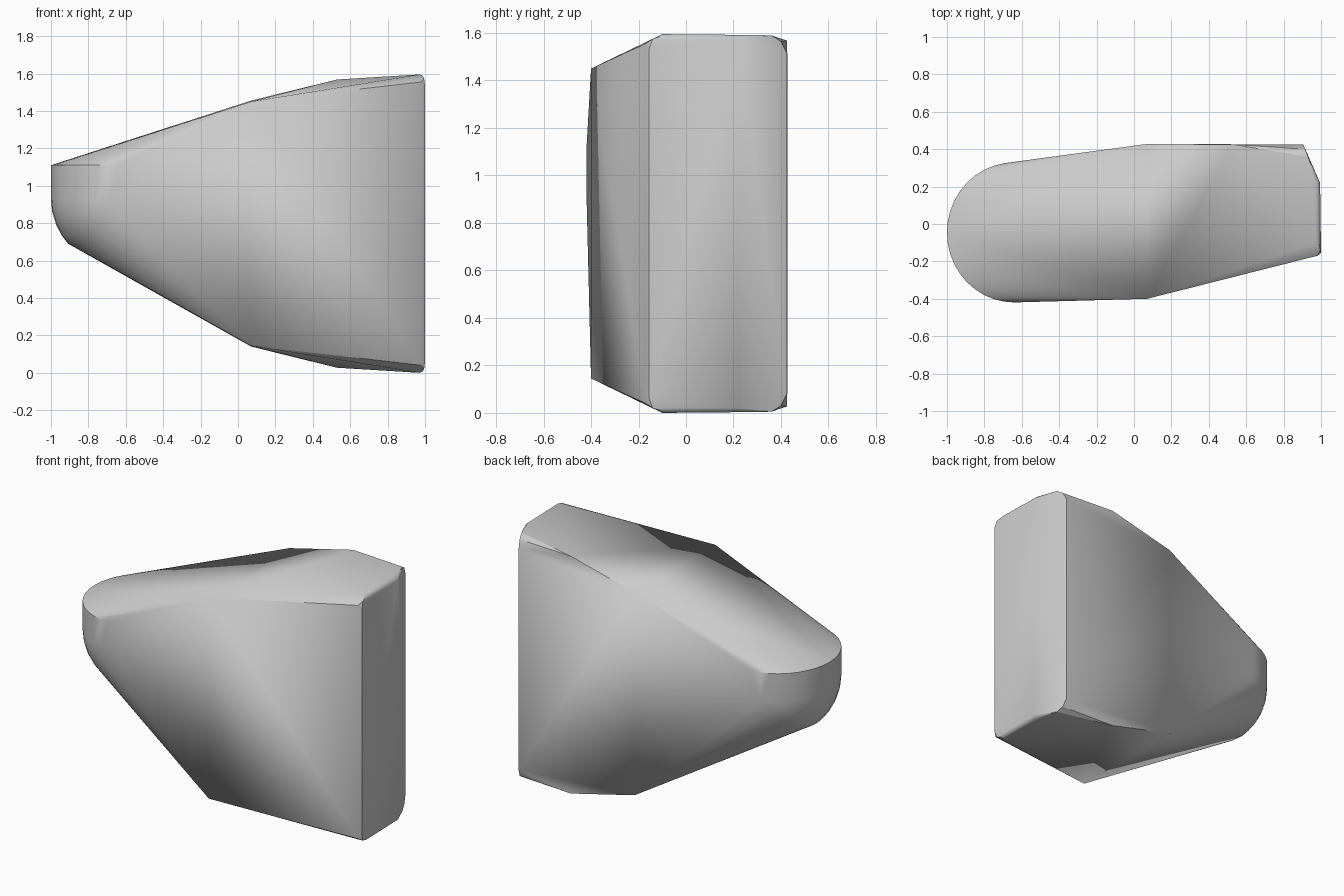
import bpy
import bmesh
from math import sin, cos, pi, sqrt, radians

cube = bpy.data.objects.get("Cube")
if cube:
    bpy.data.objects.remove(cube, do_unlink=True)

grey = bpy.data.materials.new("plain_grey")
colour = (0.6, 0.6, 0.6, 1)
grey.diffuse_color = colour
grey.use_nodes = True
grey.node_tree.nodes["Principled BSDF"].inputs["Base Color"].default_value = colour

HEIGHT = 1.595
points = []


def add_pair(x, y, z):
    """Add a point and its reflection about the middle height."""
    points.extend([(x, y, z), (x, y, HEIGHT - z)])


# Broad end: rounded rectangle with a slanted back corner
end_profile = [
    (0.98, -0.17, 0.04), (1.0, -0.155, 0.06), (0.995, -0.14, 0.02),
    (0.97, -0.10, 0.0), (0.985, -0.09, 0.005), (0.975, 0.22, 0.003),
    (0.995, 0.22, 0.02), (0.93, 0.36, 0.005), (0.915, 0.40, 0.03),
    (0.905, 0.425, 0.08),
]
# Shoulders where the body starts to taper
shoulders = [(0.07, -0.40, 0.145), (0.07, 0.428, 0.14), (0.53, 0.425, 0.027)]
for p in end_profile + shoulders:
    add_pair(*p)

# Nose: flat-topped, half-round cap with a ball-shaped underside
NOSE_X, NOSE_Y, NOSE_Z, RADIUS = -0.64, -0.045, 0.93, 0.36
STEPS = 20
for z in (1.11, 0.93, 0.86, 0.79, 0.735, 0.69):
    drop = max(0, NOSE_Z - z)
    r = sqrt(RADIUS ** 2 - drop ** 2)
    for i in range(STEPS + 1):
        a = pi / 2 + pi * i / STEPS
        points.append((NOSE_X + r * cos(a), NOSE_Y + 1.04 * r * sin(a), z))

# Skin the points into one closed convex body
bm = bmesh.new()
for p in points:
    bm.verts.new(p)
hull = bmesh.ops.convex_hull(bm, input=bm.verts)
loose = {v for v in hull["geom_interior"] + hull["geom_unused"]
         if isinstance(v, bmesh.types.BMVert)}
bmesh.ops.delete(bm, geom=list(loose), context="VERTS")
bmesh.ops.recalc_face_normals(bm, faces=bm.faces)
mesh = bpy.data.meshes.new("tapered_body")
bm.to_mesh(mesh)
bm.free()
mesh.materials.append(grey)

body = bpy.data.objects.new("tapered_body", mesh)
bpy.context.collection.objects.link(body)
bpy.context.view_layer.objects.active = body
body.select_set(True)
bpy.ops.object.shade_smooth_by_angle(angle=radians(30))
